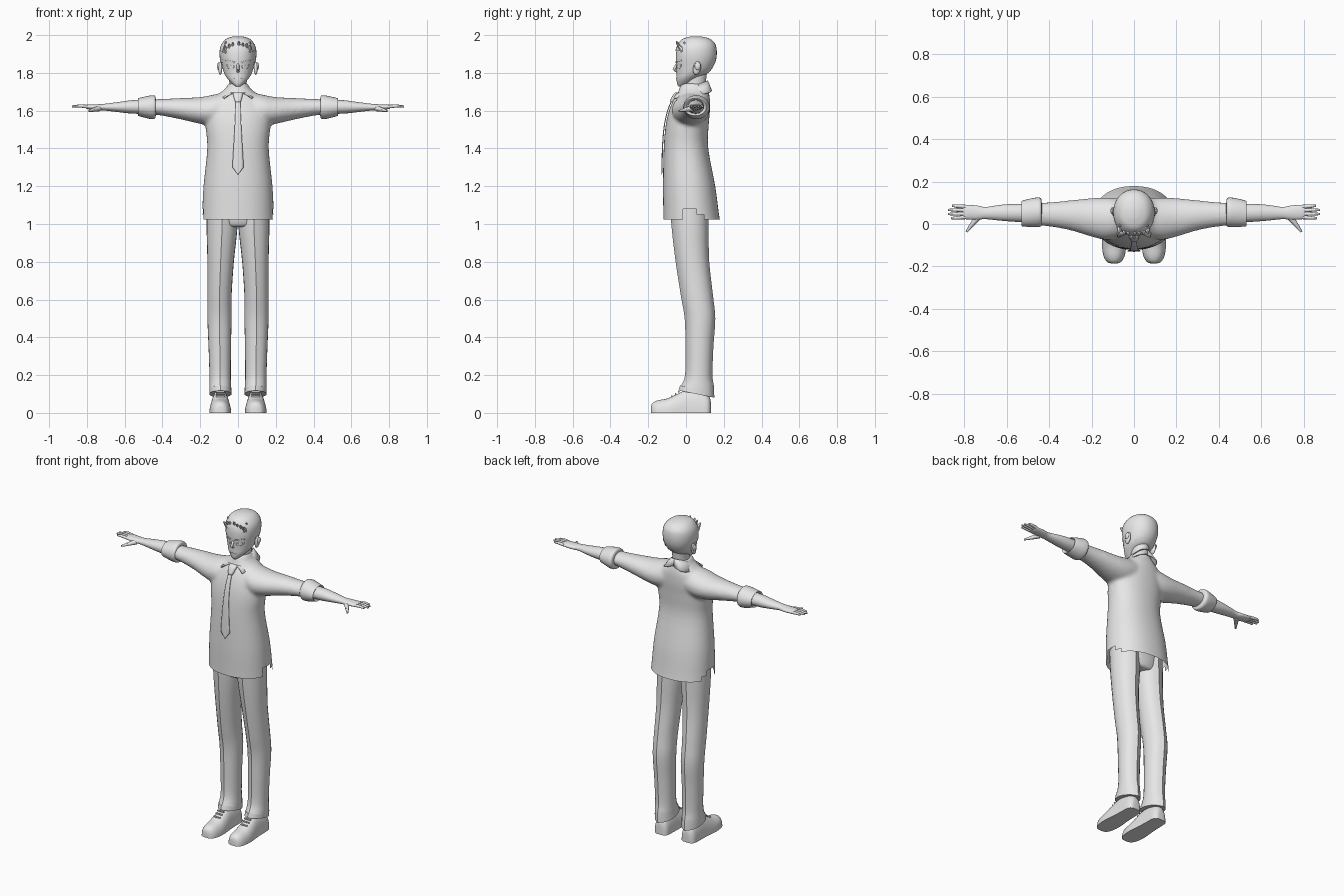
import bpy, bmesh, math, random
from mathutils import Vector, Matrix
from mathutils.bvhtree import BVHTree

cube = bpy.data.objects.get("Cube")
if cube:
    bpy.data.objects.remove(cube)

grey = bpy.data.materials.new("light grey")
grey.use_nodes = True
grey.diffuse_color = (0.8, 0.8, 0.8, 1)
grey.node_tree.nodes["Principled BSDF"].inputs["Base Color"].default_value = (0.8, 0.8, 0.8, 1)


def loft(bm, rings, axis="z", n=28, power=2, steps=4, side=1, ridge=0, flat=False):
    """Skin smooth rings of (position, min a, max a, min b, max b)."""
    rows = [Vector(r) for r in rings]
    path = []
    for i in range(len(rows) - 1):
        p, q = rows[i], rows[i + 1]
        before, after = rows[max(i - 1, 0)], rows[min(i + 2, len(rows) - 1)]
        for k in range(steps):
            t = k / steps
            m, w = (q - before) / 2, (after - p) / 2
            path.append(p + m * t + (3 * (q - p) - 2 * m - w) * t ** 2
                        + (2 * (p - q) + m + w) * t ** 3)
    path.append(rows[-1])
    loops = []
    for pos, a0, a1, b0, b1 in path:
        loop = []
        for j in range(n):
            c, s = math.cos(math.tau * j / n), math.sin(math.tau * j / n)
            u = math.copysign(abs(c) ** (2 / power), c)
            v = math.copysign(abs(s) ** (2 / power), s)
            a, b = (a0 + a1) / 2 + u * (a1 - a0) / 2, (b0 + b1) / 2 + v * (b1 - b0) / 2
            if abs(s) > 0.999:
                b += math.copysign(ridge, s)
            if flat:
                b = max(b, 0)
            x, y, z = {"x": (pos, a, b), "y": (a, pos, b), "z": (a, b, pos)}[axis]
            loop.append(bm.verts.new((x * side, y, z)))
        loops.append(loop)
    for low, high in zip(loops, loops[1:]):
        for j in range(n):
            k = (j + 1) % n
            bm.faces.new((low[j], low[k], high[k], high[j]))
    bm.faces.new(loops[0][::-1])
    bm.faces.new(loops[-1])


def even(rows):
    """Rings that are symmetric in x, from (z, half width, front, back)."""
    return [(z, -w, w, f, b) for z, w, f, b in rows]


def finish(bm, name, mirror=False, thick=0, angle=50):
    bmesh.ops.recalc_face_normals(bm, faces=bm.faces)
    mesh = bpy.data.meshes.new(name)
    bm.to_mesh(mesh)
    bm.free()
    ob = bpy.data.objects.new(name, mesh)
    bpy.context.collection.objects.link(ob)
    mesh.materials.append(grey)
    if thick:
        ob.modifiers.new("thickness", "SOLIDIFY").thickness = thick
    if mirror:
        ob.modifiers.new("mirror", "MIRROR").use_mirror_merge = False
    bpy.ops.object.select_all(action="DESELECT")
    ob.select_set(True)
    bpy.context.view_layer.objects.active = ob
    bpy.ops.object.shade_smooth_by_angle(angle=math.radians(angle))
    return ob


def blob(bm, centre, size, tilt=0):
    matrix = Matrix.Translation(centre) @ Matrix.Rotation(tilt, 4, "X") @ Matrix.Diagonal((*size, 1))
    bmesh.ops.create_uvsphere(bm, u_segments=14, v_segments=8, radius=1, matrix=matrix)


def spike(bm, base, tip, r0, r1, n=8):
    base, tip = Vector(base), Vector(tip)
    turn = (tip - base).to_track_quat("Z", "Y").to_matrix().to_4x4()
    bmesh.ops.create_cone(bm, cap_ends=True, segments=n, radius1=r0, radius2=r1,
                          depth=(tip - base).length,
                          matrix=Matrix.Translation((base + tip) / 2) @ turn)


def surface(ob):
    return BVHTree.FromObject(ob, bpy.context.evaluated_depsgraph_get())


def plate(name, tree, rows, lift, mirror=False, steps=6):
    """Thin strip laid on the front of a surface, from (z, left x, right x, slant)."""
    bm = bmesh.new()
    strips = []
    for p, q in zip(rows, rows[1:]):
        for k in range(steps + 1):
            z, x0, x1, slant = Vector(p).lerp(Vector(q), k / steps)
            strip = []
            for c in range(5):
                x, h = x0 + (x1 - x0) * c / 4, z + slant * c / 4
                hit = tree.ray_cast(Vector((x, -1, h)), Vector((0, 1, 0)))[0]
                strip.append(bm.verts.new((x, (hit.y if hit else 0) - lift, h)))
            strips.append(strip)
    for s, t in zip(strips, strips[1:]):
        for c in range(4):
            bm.faces.new((s[c], s[c + 1], t[c + 1], t[c]))
    bmesh.ops.remove_doubles(bm, verts=bm.verts, dist=0.0002)
    return finish(bm, name, mirror, thick=-lift)


# Shirt body and sleeves, fused into one skin
bm = bmesh.new()
loft(bm, even([(0.97, .193, -.12, .19), (1.05, .19, -.12, .175), (1.2, .183, -.122, .155),
               (1.4, .163, -.118, .118), (1.52, .172, -.108, .12), (1.6, .168, -.09, .127),
               (1.66, .135, -.065, .127), (1.69, .10, -.045, .122), (1.72, .064, -.035, .115),
               (1.745, .052, -.025, .11)]), n=40, power=2.2)
sleeve = [(.06, -.06, .12, 1.53, 1.70), (.13, -.075, .125, 1.52, 1.685), (.2, -.06, .122, 1.53, 1.672),
          (.3, -.03, .112, 1.553, 1.667), (.4, -.012, .102, 1.573, 1.662), (.46, -.008, .1, 1.58, 1.66)]
for side in (1, -1):
    loft(bm, sleeve, "x", side=side)
shirt = finish(bm, "shirt")
remesh = shirt.modifiers.new("fuse", "REMESH")
remesh.mode, remesh.voxel_size = "VOXEL", 0.01
relax = shirt.modifiers.new("relax", "SMOOTH")
relax.factor, relax.iterations = 0.5, 8
dg = bpy.context.evaluated_depsgraph_get()
bm = bmesh.new()
bm.from_mesh(bpy.data.meshes.new_from_object(shirt.evaluated_get(dg)))
bpy.data.objects.remove(shirt)

# Hem with stepped side vents
for point, normal in (((0, 0, 1.025), "Z"), ((0, 0, 1.05), "Z"), ((0, 0, 1.08), "Z"),
                      ((0, -.015, 0), "Y"), ((0, .055, 0), "Y"), ((0, .095, 0), "Y")):
    bmesh.ops.bisect_plane(bm, geom=bm.verts[:] + bm.edges[:] + bm.faces[:], plane_co=point,
                           plane_no=(0, normal == "Y", normal == "Z"))


def below_hem(c):
    hem = 1.025
    if abs(c.x) > 0.1 and -.015 < c.y < .095:
        hem = 1.08 if c.y < .055 else 1.05
    return c.z < hem


bmesh.ops.delete(bm, geom=[f for f in bm.faces if below_hem(f.calc_center_median())], context="FACES")
shirt = finish(bm, "shirt")

# Rolled cuffs
bm = bmesh.new()
loft(bm, [(.435, .0, .1, 1.575, 1.66), (.44, -.012, .122, 1.558, 1.679), (.465, -.015, .124, 1.556, 1.68),
          (.52, -.012, .112, 1.57, 1.668), (.53, -.008, .105, 1.575, 1.664), (.515, .005, .095, 1.585, 1.655)],
     "x", steps=3)
finish(bm, "rolled_cuffs", mirror=True)

# Forearms and hands
bm = bmesh.new()
loft(bm, [(.42, .005, .095, 1.583, 1.658), (.55, .01, .095, 1.584, 1.656), (.63, .016, .09, 1.592, 1.646),
          (.7, .023, .08, 1.6, 1.637), (.74, .02, .087, 1.602, 1.634), (.79, .022, .09, 1.607, 1.633),
          (.806, .028, .086, 1.612, 1.63)], "x", n=20)
for i, reach in enumerate((.862, .878, .876, .858)):
    y = .032 + i * .0165
    knuckle = (.795, y, 1.621)
    joint, tip = (.835, y + (i - 1.5) * .002, 1.625), (reach, y + (i - 1.5) * .003, 1.623)
    spike(bm, knuckle, joint, .0095, .0085)
    spike(bm, joint, tip, .0085, .005)
    blob(bm, joint, (.0085, .0085, .0085))
spike(bm, (.735, .035, 1.612), (.768, -.008, 1.604), .016, .01)
spike(bm, (.766, -.005, 1.604), (.79, -.037, 1.598), .01, .005)
finish(bm, "forearms_and_hands", mirror=True)

# Trousers: two creased legs and a hip block
bm = bmesh.new()
loft(bm, [(.1, .034, .152, -.035, .145), (.14, .036, .152, -.022, .143), (.2, .038, .151, 0, .135),
          (.35, .037, .156, .002, .14), (.5, .034, .162, -.002, .15), (.62, .034, .162, -.022, .138),
          (.8, .022, .162, -.05, .118), (.97, .004, .166, -.07, .115), (1.1, .003, .165, -.08, .115)],
     ridge=.005, n=24)
for v in bm.verts:
    if v.co.z < .13:
        v.co.z -= .2 * (v.co.y - .055)
finish(bm, "trouser_legs", mirror=True, angle=35)
bm = bmesh.new()
loft(bm, even([(.985, .05, -.03, .08), (1.0, .14, -.065, .11), (1.12, .165, -.08, .12)]))
finish(bm, "trouser_hips")

# Shoes
bm = bmesh.new()
loft(bm, [(y, .094 - w, .094 + w, -h, h) for y, w, h in
          ((-.186, .014, .03), (-.178, .034, .052), (-.15, .05, .066), (-.1, .057, .076), (-.05, .055, .098),
           (0, .05, .12), (.06, .048, .12), (.11, .045, .1), (.128, .03, .075), (.132, .014, .05))],
     "y", n=32, power=2.3, flat=True)
finish(bm, "shoes", mirror=True)
bm = bmesh.new()
for y, z in ((-.075, .088), (-.055, .1), (-.038, .111)):
    spike(bm, (.072, y, z), (.116, y, z), .005, .005)
finish(bm, "shoe_laces", mirror=True)

# Neck, head, ears and nose
bm = bmesh.new()
loft(bm, even([(1.66, .05, -.02, .1), (1.74, .046, -.008, .104), (1.83, .05, 0, .115)]))
finish(bm, "neck")
skull = even([(1.728, .01, -.04, -.02), (1.742, .03, -.047, .02), (1.77, .056, -.05, .06),
              (1.8, .074, -.05, .118), (1.84, .085, -.052, .146), (1.88, .092, -.054, .157),
              (1.92, .091, -.05, .157), (1.95, .08, -.036, .148), (1.975, .056, -.012, .12),
              (1.987, .02, .03, .075)])
bm = bmesh.new()
loft(bm, skull, n=36, power=2.1)
head = finish(bm, "head")
bm = bmesh.new()
blob(bm, (.094, .058, 1.825), (.011, .021, .036), -.2)
blob(bm, (.103, .062, 1.835), (.008, .016, .02), -.2)
finish(bm, "ears", mirror=True)
bm = bmesh.new()
spike(bm, (0, -.046, 1.845), (0, -.066, 1.815), .008, .007)
spike(bm, (0, -.04, 1.806), (0, -.067, 1.816), .011, .002)
finish(bm, "nose")

# Face details
face = surface(head)
plate("eyes", face, [(1.822, .026, .052, .002), (1.832, .02, .06, .004), (1.838, .022, .062, .006)], .002, True)
plate("eyebrows", face, [(1.852, .016, .066, .012), (1.859, .016, .066, .01)], .004, True)
plate("mouth", face, [(1.768, -.018, .018, 0), (1.772, -.02, .02, 0)], .002)

# Hair: a close cap trimmed to the hairline, with swept tufts
bm = bmesh.new()
loft(bm, [(z + .006, a - .005, b + .005, f - .004, k + .005) for z, a, b, f, k in skull], n=36, power=2.1)


def bare(c):
    line = 1.915 if c.y < 0 else 1.86 if c.y < .08 else 1.79
    return c.z < line


bmesh.ops.delete(bm, geom=[f for f in bm.faces if bare(f.calc_center_median())], context="FACES")
finish(bm, "hair_cap")
bm = bmesh.new()
random.seed(4)
for row in range(4):
    for i in range(7):
        x = (i - 3) * (.021 - row * .002) + random.uniform(-.005, .005)
        y, z = -.022 + row * .026 + 2 * x * x, 1.928 + row * .014 - 3 * x * x
        rise = random.uniform(.03, .042) - row * .006
        spike(bm, (x, y, z), (x * 1.1, y - .03 + row * .008, z + rise), .018, .003, 6)
finish(bm, "hair_tufts", angle=40)

# Folded collar
bm = bmesh.new()
pairs = []
for i in range(21):
    t = math.pi * i / 20
    f = 1 - i / 20
    s = t + f
    top = (.052 * math.sin(t), .04 - .076 * math.cos(t), 1.7 + .03 * (1 - math.cos(t)))
    low = (.09 * math.sin(s), .04 - (.085 + .11 * f) * math.cos(s), 1.718 - .05 * f)
    mid = [(a + b) / 2 for a, b in zip(top, low)]
    mid[2] += .008
    pairs.append([bm.verts.new(p) for p in (top, mid, low)])
for p, q in zip(pairs, pairs[1:]):
    for k in (0, 1):
        bm.faces.new((p[k], q[k], q[k + 1], p[k + 1]))
finish(bm, "collar", mirror=True, thick=.006)

# Necktie
plate("tie_blade", surface(shirt), [(1.66, -.011, .011, 0), (1.5, -.018, .018, 0), (1.3, -.03, .03, 0),
                                    (1.262, -.001, .001, 0)], .005, steps=8)
bm = bmesh.new()
loft(bm, even([(1.645, .014, -.082, -.05), (1.655, .018, -.083, -.04), (1.685, .026, -.068, -.02),
               (1.697, .022, -.055, -.015)]), n=16, power=3)
finish(bm, "tie_knot")
